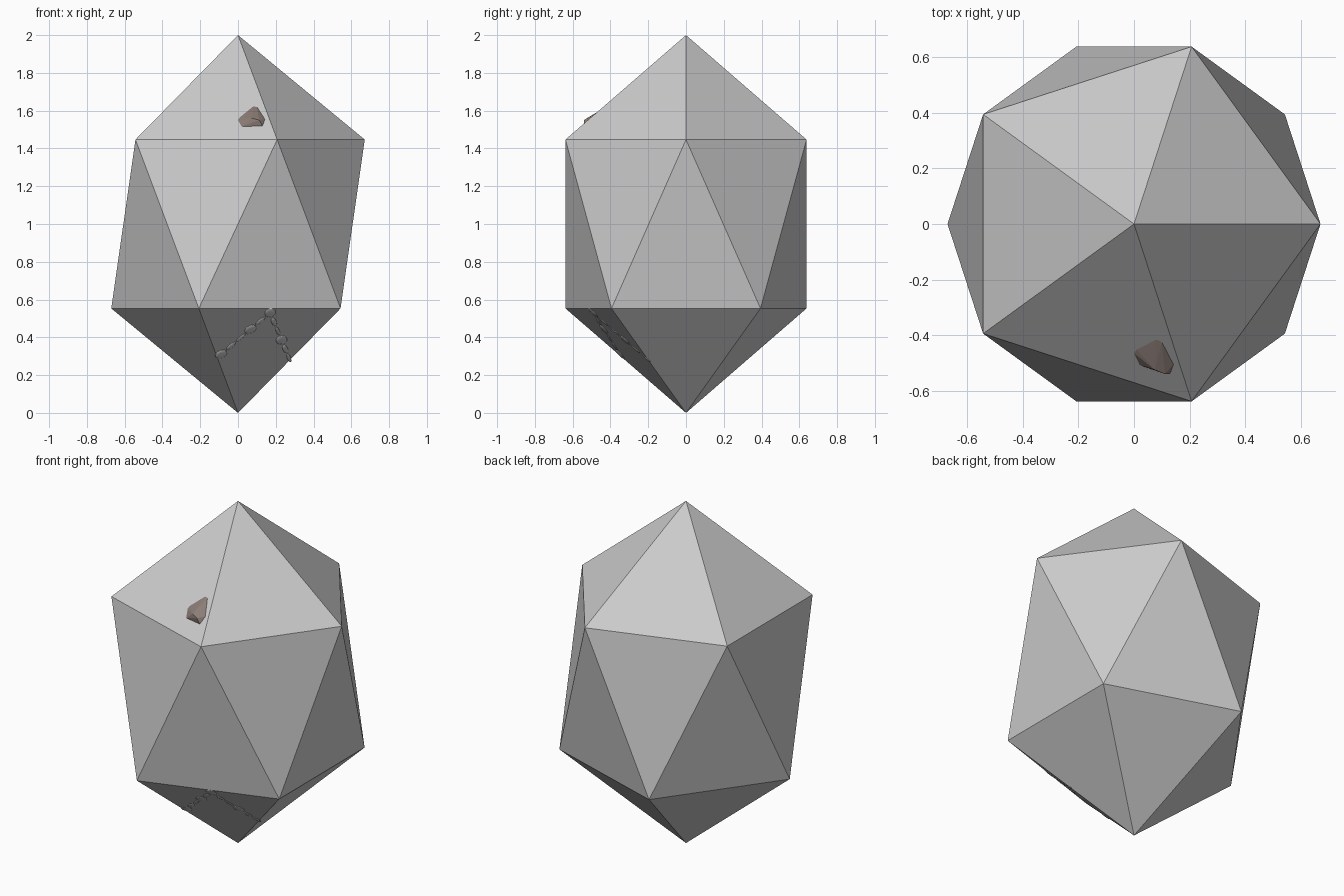
import bpy, bmesh, math
from mathutils import Vector

if "Cube" in bpy.data.objects:
    bpy.data.objects.remove(bpy.data.objects["Cube"])


def make(name, bm, color=None, smooth=False):
    me = bpy.data.meshes.new(name)
    for f in bm.faces:
        f.smooth = smooth
    bm.to_mesh(me)
    bm.free()
    ob = bpy.data.objects.new(name, me)
    bpy.context.collection.objects.link(ob)
    if color:
        mat = bpy.data.materials.new(name + "_color")
        mat.diffuse_color = (*color, 1)
        mat.use_nodes = True
        mat.node_tree.nodes["Principled BSDF"].inputs["Base Color"].default_value = mat.diffuse_color
        me.materials.append(mat)
    return ob


# Tall faceted body: two staggered five-sided rings and two tips
R, H = 0.671, 0.447
points = [Vector((0, 0, 0)), Vector((0, 0, 2))]
for i in range(5):
    for off, z in ((0, 1 + H), (36, 1 - H)):
        a = math.radians(72 * i + off)
        points.append(Vector((R * math.cos(a), R * math.sin(a), z)))
bm = bmesh.new()
for p in points:
    bm.verts.new(p)
bmesh.ops.convex_hull(bm, input=bm.verts)
make("body", bm)

S, C = math.sin(math.radians(72)), math.cos(math.radians(72))
K = (1 - H) / (R * math.cos(math.radians(36)))


def on_upper(x, z):
    return Vector((x, -((2 - z) / K + C * x) / S, z))


def on_lower(x, z):
    return Vector((x, (C * x - z / K) / S, z))


# Small stone tip poking through the upper front face
bm = bmesh.new()
inward = Vector((0.02, 0.05, -0.04))
outline = [(0, 1.55), (0.01, 1.565), (0.08, 1.622), (0.1, 1.62), (0.142, 1.555),
           (0.13, 1.52), (0.02, 1.515)]
for x, z in outline:
    p = on_upper(x, z)
    bm.verts.new(p)
bm.verts.new(on_upper(0.07, 1.56) + inward)
bm.verts.new((0.075, -0.525, 1.56))
bm.verts.new((0.112, -0.54, 1.55))
bmesh.ops.convex_hull(bm, input=bm.verts)
make("stone_tip", bm, (0.27, 0.21, 0.19))

# Faint rough ridges barely breaking the lower front face
bm = bmesh.new()
normal = Vector((C * K, -S * K, -1)).normalized()
corners = [(-0.09, 0.31), (0.17, 0.53), (0.27, 0.29)]
for a, b in zip(corners, corners[1:]):
    pa, pb = on_lower(*a), on_lower(*b)
    along = (pb - pa).normalized()
    across = normal.cross(along)
    for i in range(6):
        c = pa.lerp(pb, i / 5)
        w = (0.03, 0.014, 0.01)[i % 3]
        geo = bmesh.ops.create_icosphere(bm, subdivisions=2, radius=1)
        for v in geo["verts"]:
            q = v.co.copy()
            v.co = c + along * q.x * 0.035 + across * q.y * w + normal * q.z * 0.004
make("lower_ridges", bm, smooth=True)
